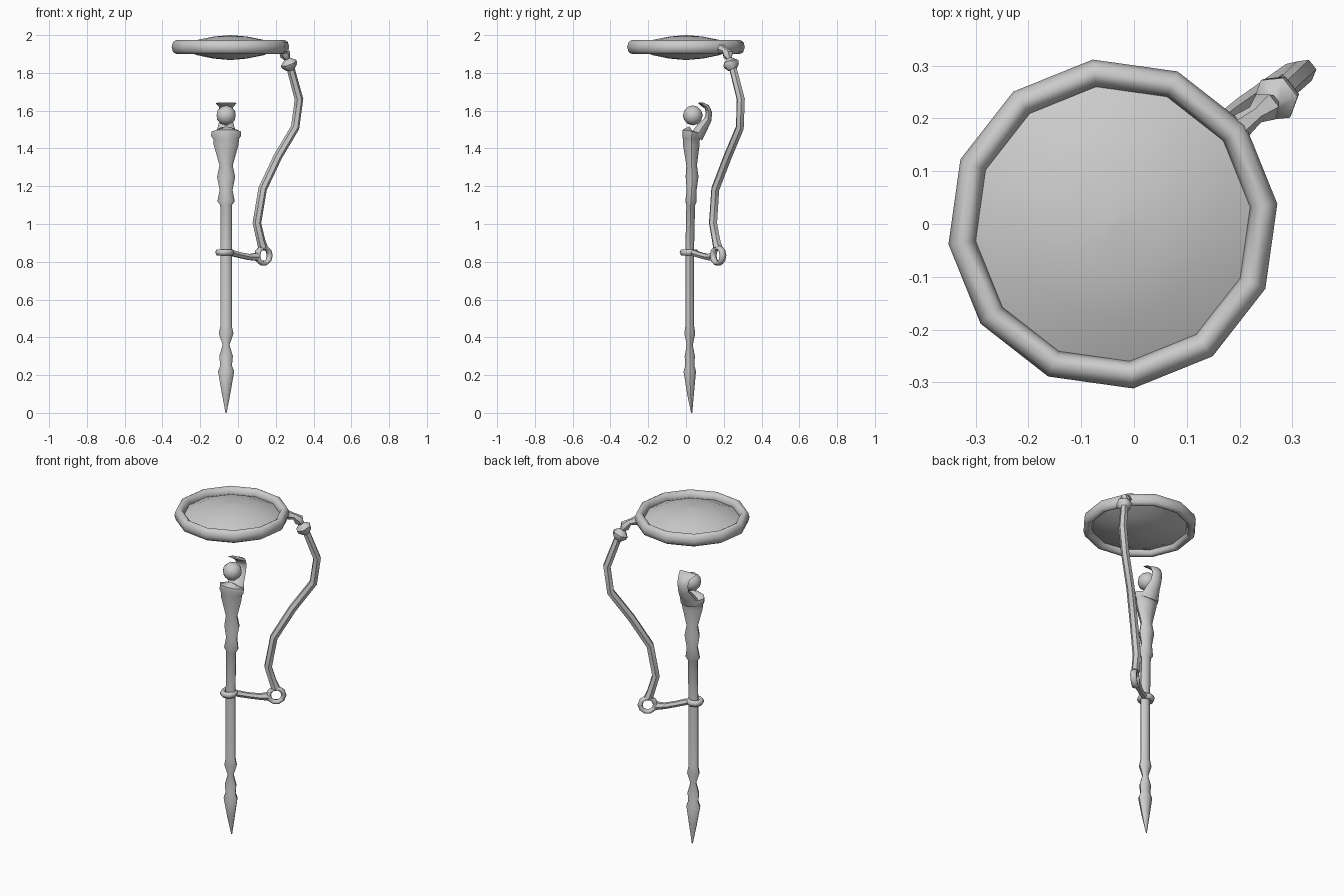
import bpy, bmesh, math
from mathutils import Vector

if "Cube" in bpy.data.objects:
    bpy.data.objects.remove(bpy.data.objects["Cube"], do_unlink=True)

metal = bpy.data.materials.new("grey_metal")
metal.use_nodes = True
GREY = (0.6, 0.6, 0.6, 1)
metal.diffuse_color = GREY
metal.node_tree.nodes["Principled BSDF"].inputs["Base Color"].default_value = GREY


def finish(obj, name, angle=50):
    obj.name = name
    obj.data.materials.clear()
    obj.data.materials.append(metal)
    bpy.ops.object.select_all(action='DESELECT')
    obj.select_set(True)
    bpy.context.view_layer.objects.active = obj
    bpy.ops.object.transform_apply(location=False, rotation=True, scale=True)
    bpy.ops.object.shade_smooth_by_angle(angle=math.radians(angle))
    return obj


def sweep(name, stations, side, sides=8, inward=False, angle=50):
    """Loft elliptical rings along stations of (x, y, z, half_side, half_depth)."""
    bm = bmesh.new()
    side = Vector(side).normalized()
    centres = [Vector(s[:3]) for s in stations]
    rings = []
    for i, (c, s) in enumerate(zip(centres, stations)):
        tangent = centres[min(i + 1, len(centres) - 1)] - centres[max(i - 1, 0)]
        depth = side.cross(tangent).normalized()
        rings.append([bm.verts.new(c + side * s[3] * math.cos(math.tau * k / sides)
                                   + depth * s[4] * math.sin(math.tau * k / sides))
                      for k in range(sides)])
    for a, b in zip(rings, rings[1:]):
        for k in range(sides):
            j = (k + 1) % sides
            bm.faces.new((a[k], a[j], b[j], b[k]))
    bm.faces.new(rings[0])
    bm.faces.new(rings[-1])
    bmesh.ops.recalc_face_normals(bm, faces=bm.faces)
    if inward:
        bmesh.ops.reverse_faces(bm, faces=bm.faces)
    mesh = bpy.data.meshes.new(name)
    bm.to_mesh(mesh)
    bm.free()
    obj = bpy.data.objects.new(name, mesh)
    bpy.context.collection.objects.link(obj)
    return finish(obj, name, angle)


def torus(name, loc, rot, major, minor, segs, minor_segs, scale=(1, 1, 1)):
    bpy.ops.mesh.primitive_torus_add(location=loc, rotation=rot, major_radius=major,
                                     minor_radius=minor, major_segments=segs,
                                     minor_segments=minor_segs)
    obj = bpy.context.object
    obj.scale = scale
    return finish(obj, name, 75)


SX = -0.063                      # staff axis
TURN = math.radians(7)           # twelve-sided rim is turned slightly
ARM = math.radians(38)           # heading of the side arm
ACROSS = (-math.sin(ARM), math.cos(ARM), 0)

# Round lens rim and the shallow lens inside it, its faces turned inwards
torus("lens_rim", (-0.04, 0, 1.937), (0, 0, TURN), 0.288, 0.026, 12, 8, (1, 1, 1.45))
dome = [(0.002, 0.066), (0.09, 0.058), (0.18, 0.04), (0.265, 0.002)]
lens = [(r, -h) for r, h in dome] + [(r, h) for r, h in reversed(dome)]
sweep("lens", [(-0.04, 0, 1.934 + h, r, r) for r, h in lens],
      (math.cos(TURN), math.sin(TURN), 0), 12, inward=True)

# Turned staff with a pointed foot: height, half width, half depth, y
staff = [(0.0, .003, .003, .03), (.10, .022, .018, .024), (.22, .043, .033, .02),
         (.25, .031, .024, .02), (.30, .036, .027, .02), (.36, .018, .016, .02),
         (.42, .039, .029, .02), (.46, .03, .023, .02), (.88, .03, .023, .02),
         (1.10, .031, .023, .025), (1.12, .046, .03, .026), (1.18, .034, .026, .03),
         (1.25, .048, .034, .032), (1.31, .035, .028, .03), (1.42, .066, .044, .028),
         (1.45, .068, .045, .028), (1.465, .079, .05, .03), (1.49, .078, .05, .032),
         (1.492, .045, .03, .035)]
sweep("staff", [(SX, y, z, a, b) for z, a, b, y in staff], (1, 0, 0))

# Ball held by a curling hook behind it
bpy.ops.mesh.primitive_ico_sphere_add(subdivisions=2, radius=0.053,
                                      location=(SX, 0.036, 1.575))
finish(bpy.context.object, "head_ball")
hook = [(.055, 1.46, .062, .035), (.085, 1.51, .045, .03), (.115, 1.55, .035, .02),
        (.122, 1.59, .035, .017), (.11, 1.62, .038, .014), (.085, 1.634, .05, .01),
        (.066, 1.641, .056, .003)]
sweep("head_hook", [(SX, y, z, a, b) for y, z, a, b in hook], (1, 0, 0))

# Clamp round the staff, with a bar out to the hinge eye
torus("staff_clamp", (SX - 0.008, 0.016, 0.85), (0, 0, ARM), 0.036, 0.014, 8, 6,
      (1, 1, 1.3))
bar = [(-.035, .04, .847, .018), (.01, .075, .835, .017),
       (.06, .115, .825, .018), (.10, .143, .826, .024)]
sweep("clamp_bar", [(x, y, z, r, r) for x, y, z, r in bar], ACROSS, 6)
torus("hinge_eye", (0.135, 0.17, 0.833), (math.pi / 2, 0, ARM), 0.042, 0.014, 10, 6,
      (1, 1, 1.4))

# Curved arm from the hinge eye up to the lens joint
arm = [(.132, .168, .875, .026), (.122, .16, .91, .023), (.10, .143, 1.005, .023),
       (.13, .155, 1.185, .023), (.21, .22, 1.355, .023), (.302, .285, 1.51, .023),
       (.323, .29, 1.66, .023), (.277, .247, 1.83, .021)]
sweep("curved_arm", [(x, y, z, r, r) for x, y, z, r in arm], ACROSS, 6)

# Turned joint between the arm and the rim
joint = [(.195, .18, 1.93, .026), (.23, .207, 1.918, .018), (.25, .222, 1.897, .03),
         (.26, .23, 1.875, .016), (.268, .237, 1.852, .045), (.273, .242, 1.836, .042),
         (.278, .246, 1.815, .022)]
sweep("lens_joint", [(x, y, z, r, r) for x, y, z, r in joint], ACROSS, 6)
